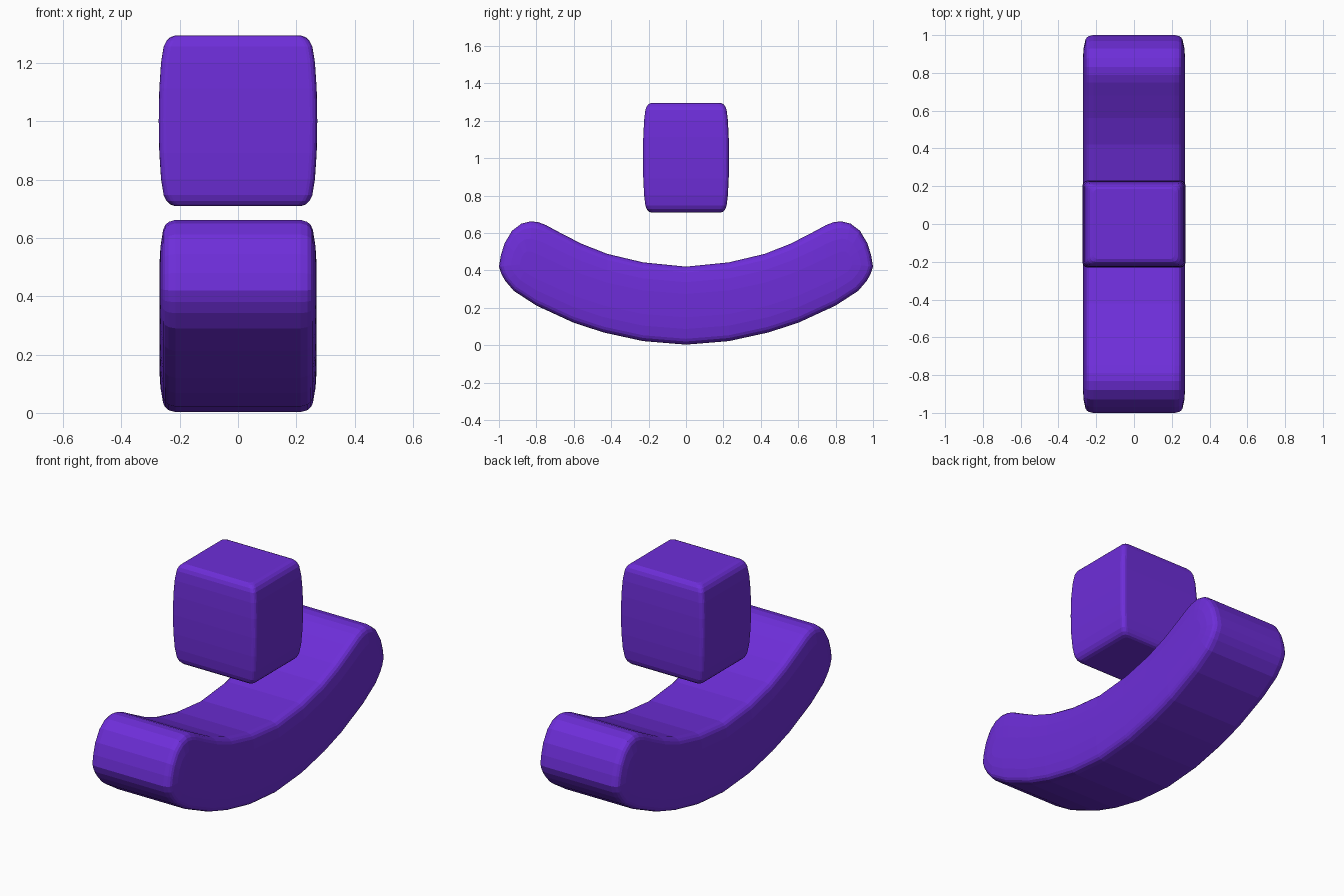
import bpy
import bmesh
from math import cos, sin, pi

default = bpy.data.objects.get("Cube")
if default:
    bpy.data.objects.remove(default, do_unlink=True)

PURPLE = (0.155, 0.027, 0.694, 1.0)
purple = bpy.data.materials.new("purple")
purple.use_nodes = True
purple.diffuse_color = PURPLE
purple.node_tree.nodes["Principled BSDF"].inputs["Base Color"].default_value = PURPLE


def loft(name, rings):
    """Skin a stack of equal-length closed rings and cap both ends."""
    bm = bmesh.new()
    loops = [[bm.verts.new(p) for p in ring] for ring in rings]
    for a, b in zip(loops, loops[1:]):
        for i in range(len(a)):
            j = (i + 1) % len(a)
            bm.faces.new((a[i], a[j], b[j], b[i]))
    bm.faces.new(loops[0])
    bm.faces.new(loops[-1])
    bmesh.ops.recalc_face_normals(bm, faces=bm.faces)
    mesh = bpy.data.meshes.new(name)
    bm.to_mesh(mesh)
    bm.free()
    mesh.materials.append(purple)
    obj = bpy.data.objects.new(name, mesh)
    bpy.context.collection.objects.link(obj)
    return obj


def rounded_rect(hx, hy, z, radius=0.025, steps=4):
    ring = []
    for quarter, (sx, sy) in enumerate(((1, 1), (-1, 1), (-1, -1), (1, -1))):
        for k in range(steps + 1):
            a = (quarter + k / steps) * pi / 2
            ring.append((sx * (hx - radius) + radius * cos(a),
                         sy * (hy - radius) + radius * sin(a), z))
    return ring


# Floating block: rounded edges with gently bulging sides
MID_Z = 1.002
half = [(0, 0), (0.11, 0.002), (0.2, 0.008), (0.255, 0.017),
        (0.275, 0.027), (0.287, 0.04), (0.293, 0.058)]
levels = [(-h, inset) for h, inset in reversed(half[1:])] + half
loft("floating_block",
     [rounded_rect(0.272 - i, 0.23 - i * 0.75, MID_Z + h) for h, i in levels])

# Curved base: half side profile from top centre round the tip to bottom centre
side = [(0, 0.42), (0.23, 0.443), (0.42, 0.488), (0.56, 0.543), (0.68, 0.605),
        (0.75, 0.643), (0.79, 0.658), (0.83, 0.662), (0.88, 0.65), (0.93, 0.612),
        (0.97, 0.545), (0.99, 0.48), (1.0, 0.42), (0.987, 0.38), (0.965, 0.342),
        (0.92, 0.29), (0.8, 0.212), (0.6, 0.12), (0.44, 0.068), (0.23, 0.022),
        (0, 0.003)]
profile = side + [(-y, z) for y, z in reversed(side[1:-1])]


def base_ring(x, shrink):
    """Profile pulled toward the curved centre line of the base."""
    ring = []
    for y, z in profile:
        cy = max(-0.84, min(0.84, y))
        cz = 0.212 + 0.32 * cy * cy
        ring.append((x, y + (cy - y) * shrink, z + (cz - z) * shrink))
    return ring


steps = [(0.215, 0), (0.238, 0.03), (0.25, 0.08), (0.257, 0.15),
         (0.266, 0.4), (0.27, 0.7)]
rows = [(-x, s) for x, s in reversed(steps)] + steps
loft("curved_base", [base_ring(x, s) for x, s in rows])
